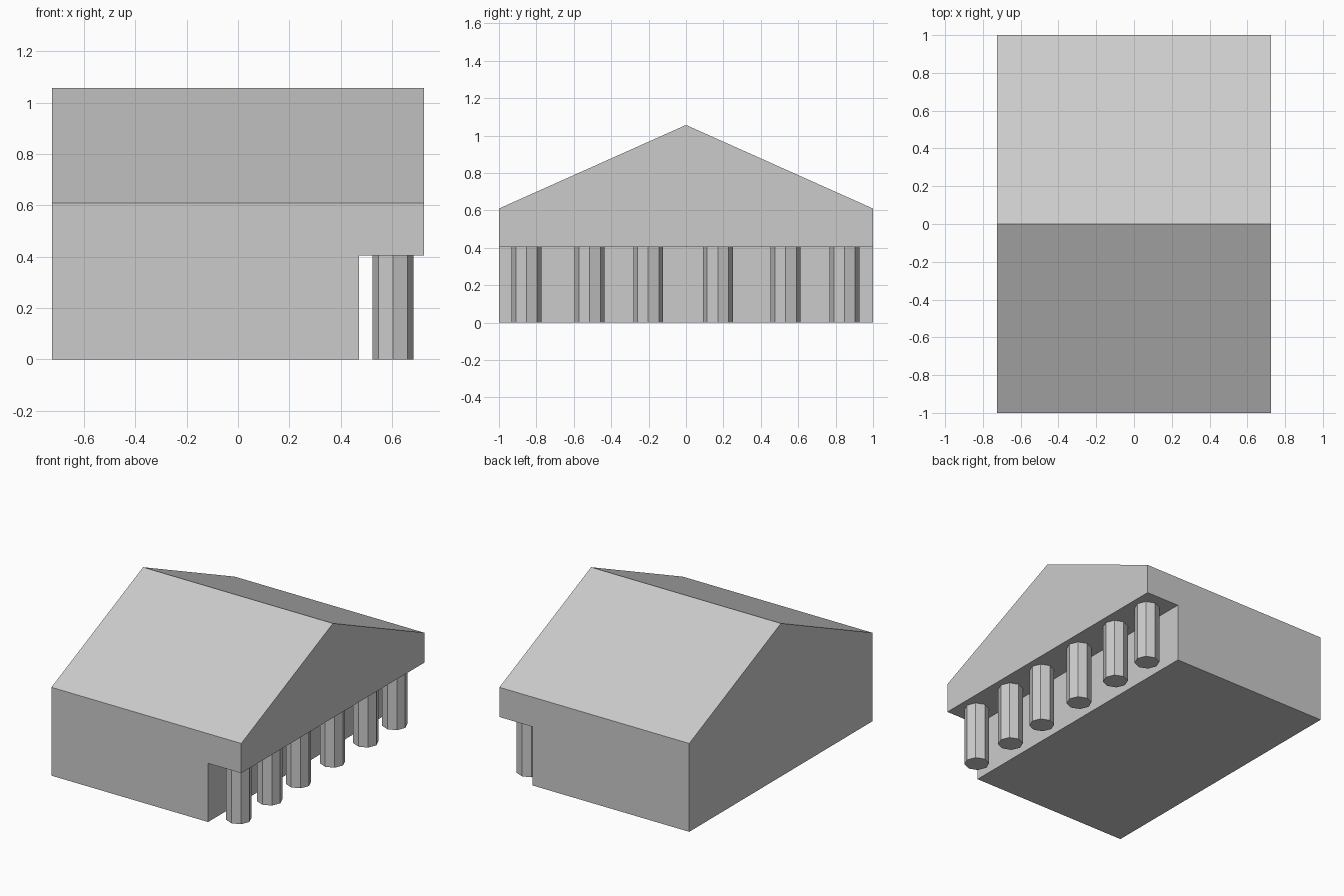
import bpy, bmesh, math

if "Cube" in bpy.data.objects:
    bpy.data.objects.remove(bpy.data.objects["Cube"])

HALF_LEN, WALL_X = 0.725, 0.472
CEIL_Z, EAVE_Z, RIDGE_Z = 0.405, 0.61, 1.057
COLUMN_X, COLUMN_R = 0.603, 0.08
COLUMN_YS = (-0.852, -0.515, -0.202, 0.17, 0.533, 0.848)


def add_object(name, bm):
    bmesh.ops.recalc_face_normals(bm, faces=bm.faces[:])
    mesh = bpy.data.meshes.new(name)
    bm.to_mesh(mesh)
    bm.free()
    obj = bpy.data.objects.new(name, mesh)
    bpy.context.collection.objects.link(obj)
    return obj


# Hall with gable roof and porch recess: side profile lofted eave - ridge - eave
bm = bmesh.new()
sections = []
for y, top in ((-1, EAVE_Z), (0, RIDGE_Z), (1, EAVE_Z)):
    profile = [(-HALF_LEN, 0), (WALL_X, 0), (WALL_X, CEIL_Z),
               (HALF_LEN, CEIL_Z), (HALF_LEN, top), (-HALF_LEN, top)]
    sections.append([bm.verts.new((x, y, z)) for x, z in profile])
for a, b in zip(sections, sections[1:]):
    for i in range(len(a)):
        j = (i + 1) % len(a)
        bm.faces.new((a[i], a[j], b[j], b[i]))
bm.faces.new(sections[0])
bm.faces.new(sections[-1])
bmesh.ops.dissolve_limit(bm, angle_limit=math.radians(1),
                         verts=bm.verts[:], edges=bm.edges[:])
add_object("temple_hall", bm)

# Row of octagonal porch columns
for n, y in enumerate(COLUMN_YS, 1):
    bm = bmesh.new()
    base = [bm.verts.new((COLUMN_R * math.cos(k * math.pi / 4),
                          COLUMN_R * math.sin(k * math.pi / 4), 0)) for k in range(8)]
    face = bm.faces.new(base)
    top = bmesh.ops.extrude_face_region(bm, geom=[face], use_keep_orig=True)["geom"]
    bmesh.ops.translate(bm, vec=(0, 0, CEIL_Z),
                        verts=[v for v in top if isinstance(v, bmesh.types.BMVert)])
    add_object(f"porch_column_{n}", bm).location = (COLUMN_X, y, 0)
